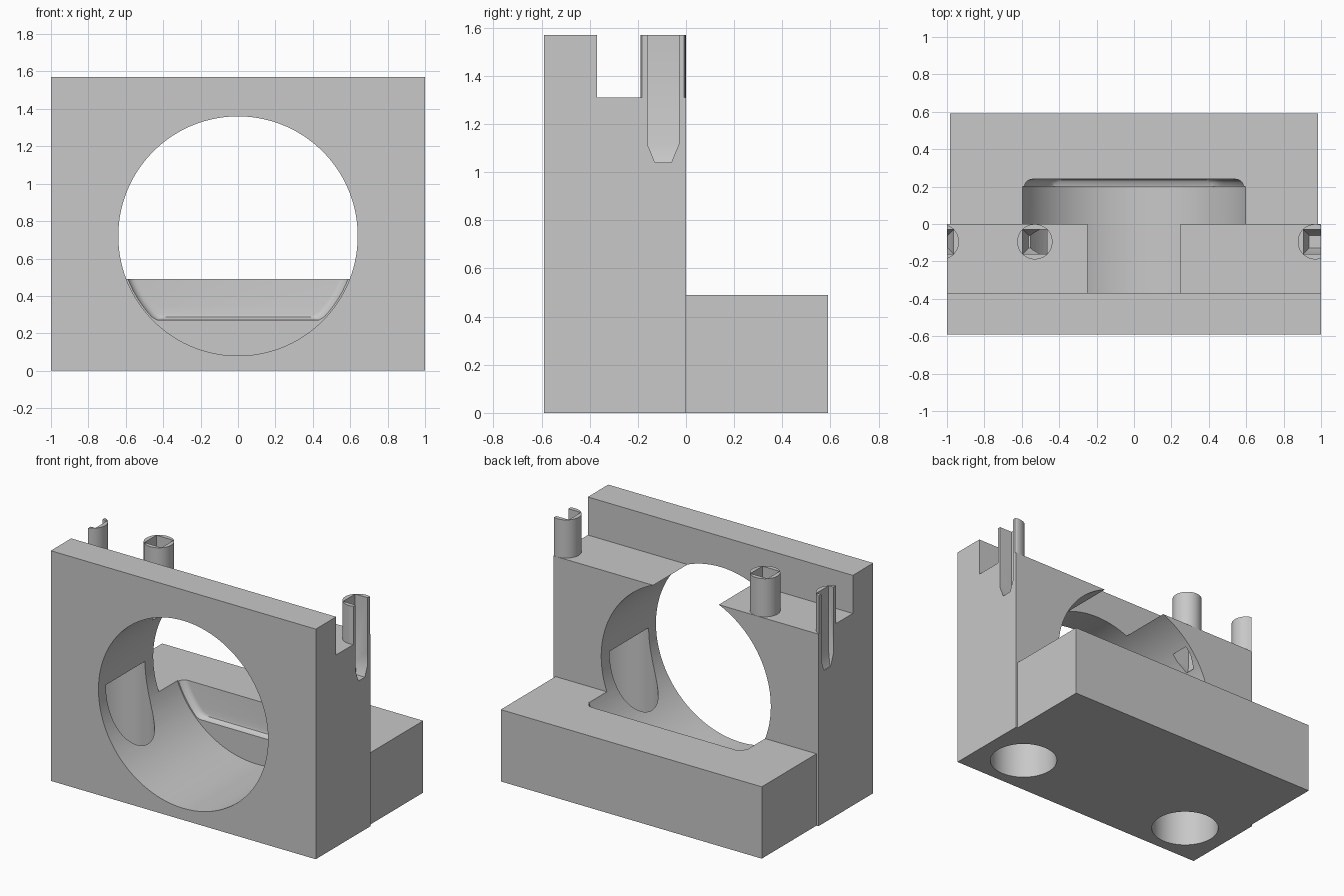
import bpy, bmesh, math

cube = bpy.data.objects.get("Cube")
if cube:
    bpy.data.objects.remove(cube, do_unlink=True)

grey = bpy.data.materials.new("plain_grey")
grey.use_nodes = True
GREY = (0.58, 0.58, 0.58, 1)
grey.diffuse_color = GREY
grey.node_tree.nodes["Principled BSDF"].inputs["Base Color"].default_value = GREY


def loft(name, rings):
    """Closed solid through rings of equally many points."""
    bm = bmesh.new()
    loops = [[bm.verts.new(p) for p in ring] for ring in rings]
    for a, b in zip(loops, loops[1:]):
        for i in range(len(a)):
            j = (i + 1) % len(a)
            bm.faces.new((a[i], a[j], b[j], b[i]))
    bm.faces.new(loops[0])
    bm.faces.new(loops[-1])
    bmesh.ops.recalc_face_normals(bm, faces=bm.faces)
    mesh = bpy.data.meshes.new(name)
    bm.to_mesh(mesh)
    bm.free()
    mesh.materials.append(grey)
    obj = bpy.data.objects.new(name, mesh)
    bpy.context.collection.objects.link(obj)
    return obj


def circle(cx, cy, r, n):
    turns = [2 * math.pi * (i + 0.5) / n for i in range(n)]
    return [(cx + r * math.cos(t), cy + r * math.sin(t)) for t in turns]


def square(cx, cy, h):
    return [(cx - h, cy - h), (cx + h, cy - h), (cx + h, cy + h), (cx - h, cy + h)]


def flat(points, z):
    return [(x, y, z) for x, y in points]


def combine(target, tool, operation):
    mod = target.modifiers.new(tool.name, 'BOOLEAN')
    mod.operation, mod.solver, mod.object = operation, 'EXACT', tool
    bpy.context.view_layer.objects.active = target
    bpy.ops.object.modifier_apply(modifier=mod.name)
    bpy.data.objects.remove(tool, do_unlink=True)


# Upright block with a tall front wall and a lower rear ledge
FRONT, WALL, LEDGE, TOP = -0.59, -0.37, 1.31, 1.57
side = [(FRONT, 0), (0, 0), (0, LEDGE), (WALL, LEDGE), (WALL, TOP), (FRONT, TOP)]
block = loft("bored_block", [[(x, y, z) for y, z in side] for x in (-1, 1)])

# Rear foot, slightly narrower than the block
foot = [(-0.985, -0.2), (0.985, -0.2), (0.985, 0.59), (-0.985, 0.59)]
combine(block, loft("rear_foot", [flat(foot, 0), flat(foot, 0.49)]), 'UNION')

# Round posts on the ledge, trimmed flush with the block's sides
POST_X, POST_Y = (-1.03, -0.53, 0.97), -0.095
for cx in POST_X:
    ring = [(max(-1, min(1, x)), y) for x, y in circle(cx, POST_Y, 0.0945, 40)]
    combine(block, loft("post", [flat(ring, 1.2), flat(ring, TOP)]), 'UNION')

# Main bore, running on into the foot
BORE_Z, BORE_R = 0.72, 0.64
bore = circle(0, BORE_Z, BORE_R, 128)
combine(block, loft("bore", [[(x, y, z) for x, z in bore] for y in (-0.8, 0.2)]), 'DIFFERENCE')

# Shallow rounded recess behind the bore, with a flat floor
rings = []
for y, r, floor in ((0.15, 0.632, 0.27), (0.2, 0.632, 0.27), (0.222, 0.624, 0.275),
                    (0.236, 0.608, 0.286), (0.24, 0.59, 0.3)):
    rings.append([(x, y, max(z, floor)) for x, z in circle(0, BORE_Z, r, 96)])
combine(block, loft("recess", rings), 'DIFFERENCE')

# Blind mounting holes from below, breaking into the bore
for sx in (-1, 1):
    ring = circle(sx * 0.684, -0.3, 0.216, 64)
    combine(block, loft("mount_hole", [flat(ring, -0.2), flat(ring, BORE_Z)]), 'DIFFERENCE')

# Square sockets with tapered ends down through the posts
for cx in POST_X:
    wide, narrow = square(cx, POST_Y, 0.065), square(cx, POST_Y, 0.034)
    socket = loft("socket", [flat(narrow, 1.04), flat(wide, 1.115), flat(wide, 1.8)])
    combine(block, socket, 'DIFFERENCE')

# Smooth the round walls, keep the edges sharp
bpy.ops.object.select_all(action='DESELECT')
block.select_set(True)
bpy.context.view_layer.objects.active = block
bpy.ops.object.shade_smooth_by_angle(angle=math.radians(30))
